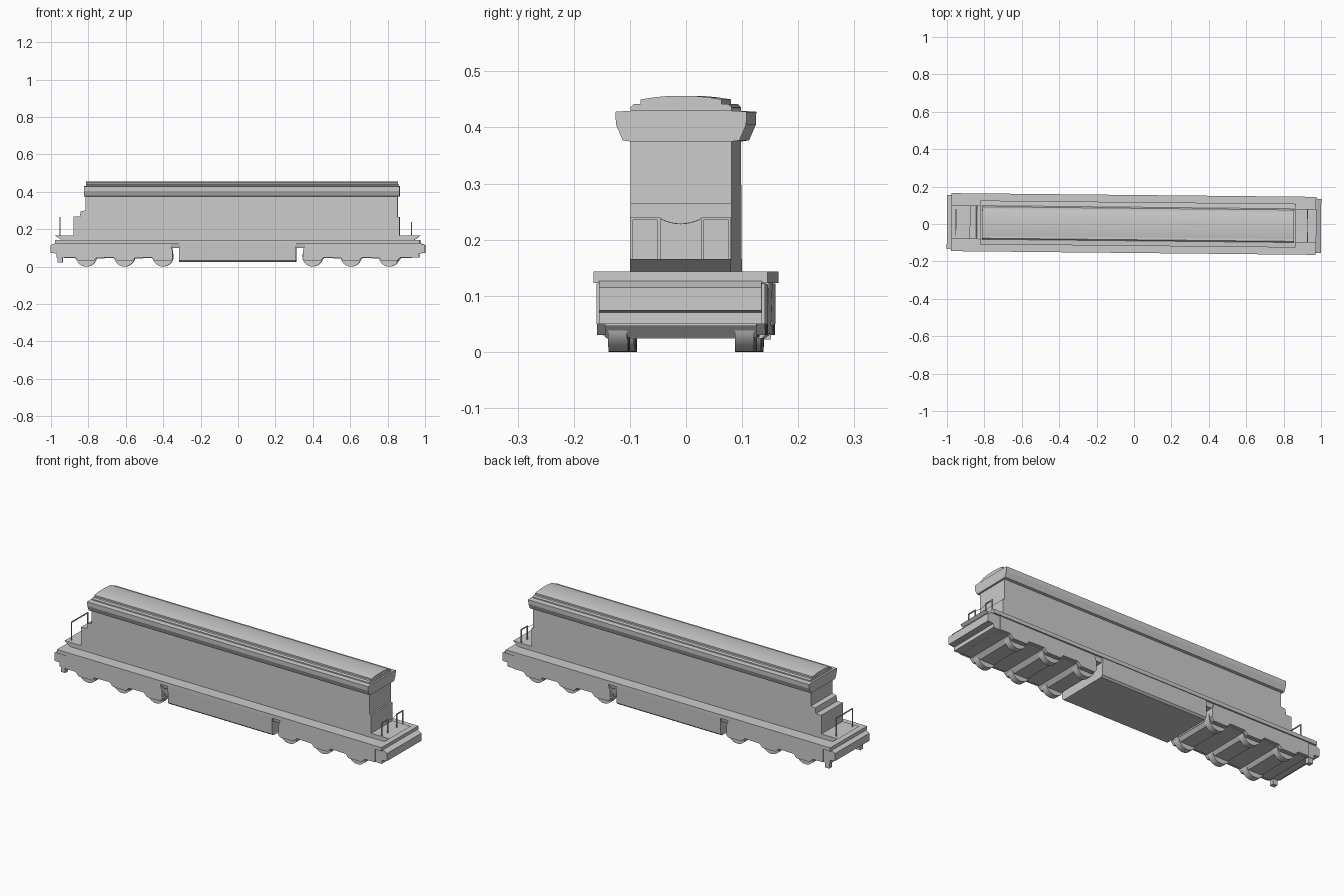
import bpy, math
from mathutils import Matrix, Vector

cube = bpy.data.objects.get("Cube")
if cube:
    bpy.data.objects.remove(cube, do_unlink=True)

grey = bpy.data.materials.new("plain_grey")
grey.use_nodes = True
grey.diffuse_color = (0.6, 0.6, 0.6, 1)
grey.node_tree.nodes["Principled BSDF"].inputs["Base Color"].default_value = (0.6, 0.6, 0.6, 1)

# The whole locomotive stands at a slight yaw
YAW = Matrix.Rotation(-0.0102, 4, 'Z')


def make(name, verts, faces):
    mesh = bpy.data.meshes.new(name)
    mesh.from_pydata([YAW @ Vector(v) for v in verts], [], faces)
    obj = bpy.data.objects.new(name, mesh)
    bpy.context.collection.objects.link(obj)
    mesh.materials.append(grey)
    bpy.context.view_layer.objects.active = obj
    bpy.ops.object.select_all(action='DESELECT')
    obj.select_set(True)
    bpy.ops.object.mode_set(mode='EDIT')
    bpy.ops.mesh.select_all(action='SELECT')
    bpy.ops.mesh.normals_make_consistent(inside=False)
    bpy.ops.object.mode_set(mode='OBJECT')
    return obj


def prism(name, profile, axis, lo, hi):
    """Extrude a closed profile along x (profile is y, z) or y (profile is x, z)."""
    n = len(profile)
    place = (lambda p, t: (t, p[0], p[1])) if axis == 'x' else (lambda p, t: (p[0], t, p[1]))
    verts = [place(p, t) for t in (lo, hi) for p in profile]
    faces = [(i, (i + 1) % n, n + (i + 1) % n, n + i) for i in range(n)]
    return make(name, verts, faces + [tuple(range(n)), tuple(range(n, 2 * n))])


def box(name, x0, x1, y0, y1, z0, z1):
    return prism(name, [(x0, z0), (x1, z0), (x1, z1), (x0, z1)], 'y', y0, y1)


def symmetric(half):
    """Complete a half profile by mirroring it."""
    return half + [(-y, z) for y, z in reversed(half)]


def smooth(obj):
    bpy.context.view_layer.objects.active = obj
    obj.select_set(True)
    bpy.ops.object.shade_smooth_by_angle(angle=math.radians(30))


# Main body, with a slight ledge at the lower part of the left end
box("body", -0.815, 0.855, -0.09, 0.09, 0.13, 0.39)
box("end_ledge", 0.85, 0.864, -0.09, 0.09, 0.15, 0.265)

# Roof: flared eave, shoulder and shallow crown
eave = [(0.09, 0.375), (0.104, 0.377), (0.116, 0.405), (0.117, 0.428), (0.088, 0.43)]
prism("roof_eave", symmetric(eave), 'x', -0.823, 0.865)
shoulder = [(0.09, 0.425), (0.09, 0.436), (0.084, 0.442), (0.07, 0.442)]
prism("roof_shoulder", symmetric(shoulder), 'x', -0.813, 0.856)
crown = [(0.072, 0.438), (0.072, 0.45), (0.05, 0.4535), (0.025, 0.456)]
smooth(prism("roof_crown", symmetric(crown), 'x', -0.812, 0.855))

# Stepped hood at the right end
prism("stepped_hood", [(-0.81, 0.14), (-0.878, 0.14), (-0.878, 0.267), (-0.845, 0.267),
                       (-0.84, 0.296), (-0.82, 0.3), (-0.81, 0.3)], 'y', -0.09, 0.09)

# End platforms with undercut fronts
prism("end_platforms", [(-0.94, 0.14), (0.94, 0.14), (0.975, 0.166), (-0.978, 0.166)],
      'y', -0.09, 0.09)

# Walkway deck and underframe
box("walkway_deck", -0.978, 0.973, -0.155, 0.155, 0.123, 0.143)
prism("underframe", symmetric([(0.14, 0.1), (0.146, 0.126)]), 'x', -0.95, 0.95)

# Buffer beams, valances and stepped undersides at both ends
for side, s in (("right", -1), ("left", 1)):
    beam = [(0.93, 0.126), (0.975, 0.126), (1.0, 0.115), (1.0, 0.074),
            (0.968, 0.07), (0.968, 0.05), (0.92, 0.05)]
    prism(side + "_buffer_beam", [(s * x, z) for x, z in beam], 'y', -0.145, 0.145)
for y in (-0.13, 0.13):
    box("guard_foot", -0.963, -0.938, y - 0.012, y + 0.012, 0.022, 0.06)

# Fuel tank between the trucks
tank = [(0.138, 0.024), (0.148, 0.033), (0.151, 0.125)]
prism("fuel_tank", symmetric(tank), 'x', -0.315, 0.312)

# Trucks: scalloped side frames with a lower bulge at each axle
AXLES = (0.4, 0.605, 0.81)


def truck_outline(s):
    points = [(0.36, 0.116), (0.35, 0.085), (0.35, 0.05)]
    for x in AXLES:
        points += [(x - 0.055, 0.044), (x - 0.04, 0.026), (x + 0.04, 0.026), (x + 0.06, 0.046)]
    points += [(0.93, 0.046), (0.93, 0.118)]
    return [(s * x, z) for x, z in points]


def wheel(name, x, y):
    r, n = 0.055, 32
    ring = [(x + r * math.cos(2 * math.pi * i / n), r + r * math.sin(2 * math.pi * i / n))
            for i in range(n)]
    smooth(prism(name, ring, 'y', y - 0.017, y + 0.017))


for side, s in (("right", -1), ("left", 1)):
    prism(side + "_truck_core", truck_outline(s), 'y', -0.135, 0.135)
    for y0, y1 in ((-0.15, -0.13), (0.13, 0.15)):
        prism(side + "_truck_side_frame", [(x, z + 0.004) for x, z in truck_outline(s)],
              'y', y0, y1)
    for x in AXLES:
        for y in (-0.113, 0.113):
            wheel(side + "_wheel", s * x, y)


# Handrail loops on the end platforms
def handrail(name, x, y0, y1, top):
    t = 0.005
    box(name + "_post", x - t, x, y0, y0 + t, 0.16, top)
    box(name + "_post", x - t, x, y1 - t, y1, 0.16, top)
    box(name + "_bar", x - t, x, y0, y1, top - t, top)


handrail("left_end_front_rail", 0.93, -0.09, -0.036, 0.24)
handrail("left_end_back_rail", 0.93, 0.036, 0.09, 0.24)
handrail("right_end_rail", -0.95, -0.07, 0.07, 0.266)

# Slack chain hung between the left end rails
spans = [-0.036 + 0.072 * i / 8 for i in range(9)]
sag = [(y, 0.229 + 0.009 * (y / 0.036) ** 2) for y in spans]
prism("rail_chain", sag + [(y, z - 0.0015) for y, z in reversed(sag)], 'x', 0.926, 0.9275)
